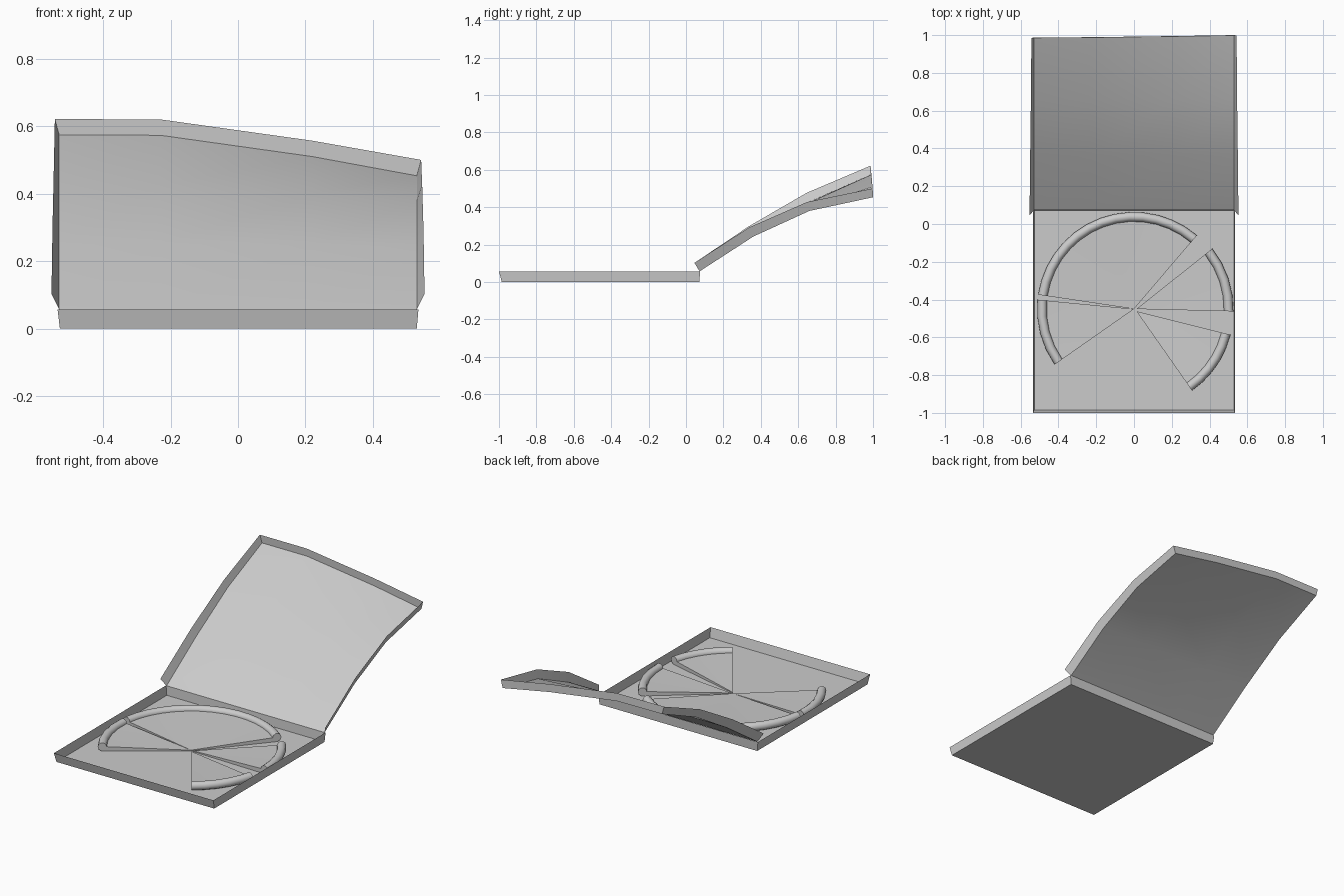
import bpy, bmesh
from math import sin, cos, pi, radians

if "Cube" in bpy.data.objects:
    bpy.data.objects.remove(bpy.data.objects["Cube"])


def make(name, verts, faces, angle=30):
    """Create a mesh object with consistent normals and angle-limited smoothing."""
    me = bpy.data.meshes.new(name)
    me.from_pydata(verts, [], faces)
    bm = bmesh.new()
    bm.from_mesh(me)
    bmesh.ops.recalc_face_normals(bm, faces=bm.faces)
    bm.to_mesh(me)
    bm.free()
    ob = bpy.data.objects.new(name, me)
    bpy.context.collection.objects.link(ob)
    bpy.ops.object.select_all(action='DESELECT')
    ob.select_set(True)
    bpy.context.view_layer.objects.active = ob
    bpy.ops.object.shade_smooth_by_angle(angle=radians(angle))
    return ob


# Box base: thin card tray with slightly flared walls
floor = [(-.528, -.985, 0), (.53, -.985, 0), (.53, .072, 0), (-.528, .072, 0)]
rim = [(-.535, -1, .057), (.535, -1, .057), (.535, .075, .057), (-.535, .075, .057)]
make("box_base", floor + rim,
     [(0, 3, 2, 1)] + [(i, (i + 1) % 4, (i + 1) % 4 + 4, i + 4) for i in range(4)])

# Box lid: bent sheet, one corner sagging, with walls on three sides
cols = [-.53, -.23, .22, .53]
rows_y = [.073, .36, .66]
rows_z = [(.057,) * 4, (.25, .25, .247, .243), (.43, .425, .40, .38),
          (.574, .573, .51, .453)]
wall = [(-.028, .045), (-.022, .049), (-.014, .047), (-.006, .047)]
flare = [.023, .02, .016, .013]
far_y = [.987, .989, .995, 1.0]
grid = [(x, far_y[c] if r == 3 else rows_y[r], rows_z[r][c])
        for r in range(4) for c, x in enumerate(cols)]
verts = list(grid)
faces = [(r * 4 + c, r * 4 + c + 1, r * 4 + c + 5, r * 4 + c + 4)
         for r in range(3) for c in range(3)]
# Perimeter path: up the left side, across the far end, down the right side
path = [0, 4, 8, 12, 13, 14, 15, 11, 7, 3]
for k, i in enumerate(path):
    r, c = divmod(i, 4)
    x, y, z = grid[i]
    x += flare[r] * {0: -1, 3: 1}.get(c, 0)
    verts.append((x, min(y + wall[r][0] + (.004 if r == 3 else 0), 1), z + wall[r][1]))
    if k:
        faces.append((path[k - 1], i, 16 + k, 15 + k))
make("box_lid", verts, faces)


def pizza_piece(name, a0, a1, ox=0, oy=0):
    """Wedge thinning towards the tip, with a rounded crust along the arc."""
    n = max(4, round((a1 - a0) / 9))
    cx, cy, zb = ox, -.45 + oy, .003
    angs = [radians(a0 + (a1 - a0) * i / n) for i in range(n + 1)]

    def at(r, a, z):
        return (cx + r * cos(a), cy + r * sin(a), z)
    v = [(cx, cy, .008), (cx, cy, zb)]
    for a in angs:
        v += [at(.485, a, .03), at(.485, a, zb)]
    f = [(0, 2, 3, 1), (0, 1, 2 * n + 3, 2 * n + 2)]
    for i in range(n):
        t = 2 + 2 * i
        f += [(0, t, t + 2), (1, t + 3, t + 1), (t, t + 1, t + 3, t + 2)]
    make(name, v, f)

    # Crust tube with flat ends
    s = 10
    v = [at(.488 + .025 * cos(2 * pi * k / s), a, .028 + .025 * sin(2 * pi * k / s))
         for a in angs for k in range(s)]
    f = [(i * s + k, i * s + (k + 1) % s, (i + 1) * s + (k + 1) % s, (i + 1) * s + k)
         for i in range(n) for k in range(s)]
    f += [tuple(range(s)), tuple(range(n * s, n * s + s))]
    make(name + "_crust", v, f, 50)


# Remaining pizza pieces
pizza_piece("large_piece", 49.5, 171.5)
pizza_piece("slice_left", 174.5, 215)
pizza_piece("slice_right", -1.4, 38.5, .013, 0)
pizza_piece("slice_front", -55, -14, .013, -.012)
